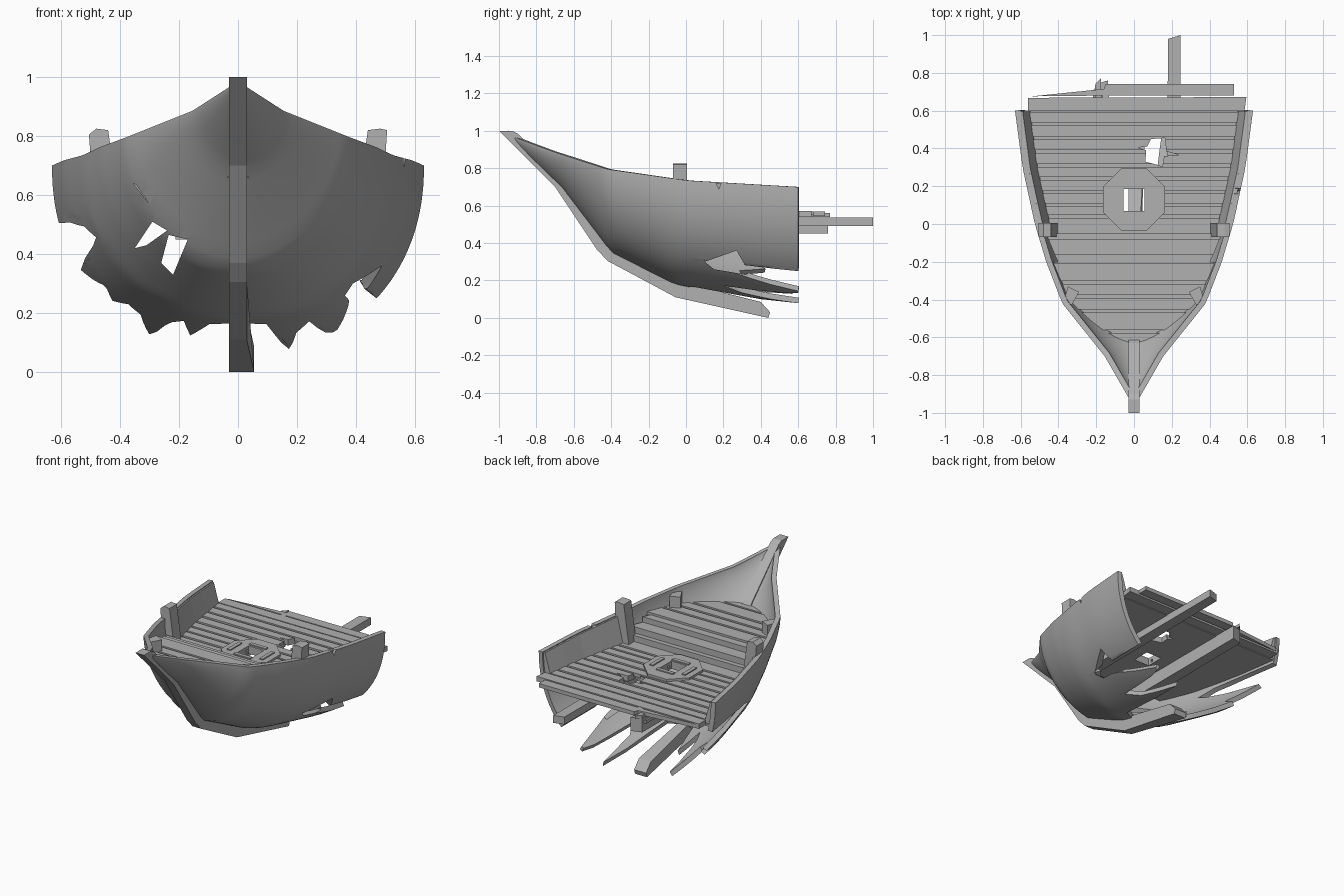
import bpy, bmesh, math, random
from mathutils import Vector

random.seed(4)
if "Cube" in bpy.data.objects:
    bpy.data.objects.remove(bpy.data.objects["Cube"])

wood = bpy.data.materials.new("grey_wood")
wood.use_nodes = True
GREY = (0.44, 0.44, 0.44, 1)
wood.diffuse_color = GREY
wood.node_tree.nodes["Principled BSDF"].inputs["Base Color"].default_value = GREY


def finish(name, bm, recalc=True):
    bmesh.ops.remove_doubles(bm, verts=bm.verts, dist=1e-5)
    bm.normal_update()
    if recalc:
        bmesh.ops.recalc_face_normals(bm, faces=bm.faces)
    me = bpy.data.meshes.new(name)
    bm.to_mesh(me)
    bm.free()
    me.materials.append(wood)
    ob = bpy.data.objects.new(name, me)
    bpy.context.collection.objects.link(ob)
    return ob


def prism(bm, pts, vec):
    """Closed prism from a polygon swept along a vector."""
    a = [bm.verts.new(p) for p in pts]
    b = [bm.verts.new(Vector(p) + Vector(vec)) for p in pts]
    bm.faces.new(a)
    bm.faces.new(b[::-1])
    n = len(pts)
    for i in range(n):
        bm.faces.new((a[i], b[i], b[(i + 1) % n], a[(i + 1) % n]))


def slab(bm, outline, z0, z1):
    prism(bm, [(x, y, z0) for x, y in outline], (0, 0, z1 - z0))


def rect(x0, x1, y0, y1):
    return [(x0, y0), (x1, y0), (x1, y1), (x0, y1)]


def modify(ob, kind, **opts):
    bpy.context.view_layer.objects.active = ob
    m = ob.modifiers.new(kind.lower(), kind)
    for k, v in opts.items():
        setattr(m, k, v)
    bpy.ops.object.modifier_apply(modifier=m.name)


def cut(cutter, *targets):
    """Cut the targets, then drop the cutter."""
    for ob in targets:
        modify(ob, 'BOOLEAN', operation='DIFFERENCE', object=cutter, solver='EXACT', use_self=True)
    bpy.data.objects.remove(cutter)


def lerp(table, v):
    if v <= table[0][0]:
        return table[0][1]
    for (a, p), (b, q) in zip(table, table[1:]):
        if v <= b:
            return p + (q - p) * (v - a) / (b - a)
    return table[-1][1]


# Hull lines along y: half breadth, rail height, keel height, fullness
BREADTH = [(-.97, 0), (-.7, .155), (-.42, .38), (-.2, .465), (0, .525), (.3, .59), (.6, .63)]
RAIL = [(-.97, .985), (-.7, .885), (-.42, .795), (0, .735), (.6, .70)]
KEEL = [(-.97, .98), (-.66, .69), (-.46, .43), (-.4, .35), (-.06, .18), (.43, .08), (.6, .06)]
FULL = [(-.97, 1.5), (-.7, 1.6), (-.42, 1.9), (0, 2.15)]
# Torn aft edge: girth position (keel to rail) and y where the planking ends
TORN = {1: [(0, 0), (.1, .05), (.14, .4), (.16, .6), (.2, .3), (.26, .2), (.31, .6), (.34, .6),
            (.46, .15), (.5, .11), (.52, .6), (1, .6)],
        -1: [(0, 0), (.1, .05), (.16, .3), (.2, .1), (.25, .2), (.3, .57), (.36, .3), (.42, .28),
             (.48, .42), (.53, .32), (.64, .55), (.69, .03), (.76, .15), (.8, .35), (.82, .6), (1, .6)]}


def hull_point(y, s):
    n, k, r = lerp(FULL, y), lerp(KEEL, y), lerp(RAIL, y)
    a = abs(s) * math.pi / 2
    x = lerp(BREADTH, y) * math.sin(a) ** (2 / n)
    z = k + (r - k) * (1 - max(0, math.cos(a)) ** (2 / n))
    return Vector((math.copysign(x, s), y, z))


def half_width(y, z):
    """Half breadth of the hull at a given height."""
    n, k, r = lerp(FULL, y), lerp(KEEL, y), lerp(RAIL, y)
    if z <= k:
        return 0.0
    t = min(1, (z - k) / (r - k))
    return lerp(BREADTH, y) * (1 - (1 - t) ** n) ** (1 / n)


# Hull shell: even rows forward, rows stretched to the torn edge aft
bm = bmesh.new()
COLS, FORE, AFT = 100, 24, 10
START, SPLIT = -.97, -.04
grid = []
for i in range(COLS + 1):
    s = 2 * i / COLS - 1
    end = lerp(TORN[1 if s >= 0 else -1], abs(s))
    ys = [START + (SPLIT - START) * j / FORE for j in range(FORE)]
    ys += [SPLIT + (end - SPLIT) * j / AFT for j in range(AFT + 1)]
    grid.append([bm.verts.new(hull_point(y, s)) for y in ys])
for c, d in zip(grid, grid[1:]):
    for j in range(FORE + AFT):
        bm.faces.new((c[j], c[j + 1], d[j + 1], d[j]))
bmesh.ops.dissolve_degenerate(bm, dist=1e-5, edges=bm.edges)
hull = finish("hull", bm, recalc=False)
modify(hull, 'SOLIDIFY', thickness=.03, offset=-1)

# Holes smashed through the bow, a gash in the left side and a nick in the rail
bm = bmesh.new()
HOLES = [[(-.35, .42), (-.29, .51), (-.24, .48), (-.31, .43)],
         [(-.26, .37), (-.22, .33), (-.17, .45), (-.235, .465)],
         [(-.355, .64), (-.345, .635), (-.3, .57)]]
for h in HOLES:
    prism(bm, [(x, -.7, z) for x, z in h], (0, .8, 0))
prism(bm, [(.2, y, z) for y, z in ((.1, .3), (.27, .36), (.31, .29), (.33, .23), (.15, .26))], (.6, 0, 0))
prism(bm, [(.5, .15, .75), (.5, .2, .75), (.5, .175, .69)], (.2, 0, 0))
cut(finish("hole_cutter", bm), hull)
bpy.context.view_layer.objects.active = hull
hull.select_set(True)
bpy.ops.object.shade_smooth_by_angle(angle=math.radians(30))

# Stem and keel in one bent timber
bm = bmesh.new()
outer = [(-1, 1), (-.9, .9), (-.7, .7), (-.48, .37), (-.42, .305), (-.055, .11), (.44, 0)]
inner = [(.45, .03), (.4, .085), (-.06, .2), (-.38, .37), (-.44, .45), (-.63, .72), (-.9, .985), (-.93, 1)]
prism(bm, [(-.03, y, z) for y, z in outer + inner], (.06, 0, 0))
for v in bm.verts:
    if v.co.y > .3 and v.co.x > 0:
        v.co.x += .025
finish("stem_and_keel", bm)

# Bulwark lining on both sides
for side, name in ((1, "left"), (-1, "right")):
    bm = bmesh.new()
    rings = []
    for y in (-.02, .15, .3, .45, .595):
        b, r = lerp(BREADTH, y), lerp(RAIL, y)
        rings.append([bm.verts.new((side * x, y, z)) for x, z in
                      ((b - .015, r - .005), (b - .04, r - .005), (b - .08, .56), (b - .035, .56))])
    bm.faces.new(rings[0])
    bm.faces.new(rings[-1][::-1])
    for p, q in zip(rings, rings[1:]):
        for k in range(4):
            bm.faces.new((p[k], q[k], q[(k + 1) % 4], p[(k + 1) % 4]))
    finish(name + "_bulwark", bm)


def fitted_panel(bm, ys, z0, z1, inset=.015):
    """Flat board across the ship, its ends following the hull."""
    side = [(max(.004, half_width(y, z0) - inset), y) for y in ys]
    slab(bm, side + [(-x, y) for x, y in side[::-1]], z0, z1)


def cross_planks(bm, seams, z0, z1, gap=.008):
    for a, b in zip(seams, seams[1:]):
        fitted_panel(bm, (a + gap, b - gap), z0, z1 + random.uniform(-.002, .002))


# Main deck: planks over a thin underlay
bm = bmesh.new()
cross_planks(bm, [-.06, .04, .1, .17, .24, .31, .385, .455, .53, .6], .548, .572)
deck = finish("main_deck", bm)
bm = bmesh.new()
fitted_panel(bm, (-.06, .1, .3, .45, .6), .535, .549)
underlay = finish("deck_underlay", bm)

# Broken planks overhanging aft
bm = bmesh.new()
slab(bm, [(-.56, .6), (.585, .6), (.595, .672), (-.56, .668)], .54, .572)
slab(bm, [(-.54, .676), (-.15, .68), (.53, .68), (.53, .742), (-.15, .742), (-.16, .715)], .545, .57)
finish("aft_planks", bm)

# Octagonal hatch with raised bars
bm = bmesh.new()
slab(bm, [(.178 * math.cos(math.pi * (k + .5) / 4), .13 + .178 * math.sin(math.pi * (k + .5) / 4))
          for k in range(8)], .565, .585)
hatch = finish("hatch", bm)
bm = bmesh.new()
for x in (-.115, .115):
    slab(bm, rect(x - .012, x + .012, .07, .19), .58, .592)
for y in (.05, .21):
    slab(bm, rect(-.06, .06, y - .012, y + .012), .58, .592)
finish("hatch_bars", bm)

# Square hatch opening and splintered hole in the deck
bm = bmesh.new()
slab(bm, rect(-.055, .055, .07, .185), .4, .7)
slab(bm, [(.06, .33), (.1, .32), (.15, .305), (.16, .36), (.24, .365), (.17, .385), (.165, .455),
          (.09, .45), (.07, .41), (.02, .405), (.065, .39)], .4, .7)
cut(finish("opening_cutter", bm), deck, underlay, hatch)

# Steps up to the foredeck
bm = bmesh.new()
for a, b, z in ((-.08, -.05, .61), (-.16, -.08, .65), (-.21, -.16, .685)):
    fitted_panel(bm, (a, b), .535, z)
finish("steps", bm)

# Foredeck
bm = bmesh.new()
cross_planks(bm, [-.65, -.57, -.46, -.385, -.31, -.2], .68, .70)
fitted_panel(bm, (-.65, -.55, -.42, -.2), .66, .681)
finish("foredeck", bm)

# Long beams under the deck
for name, x, y1, z0 in (("left_beam", .21, 1, .49), ("right_beam", -.175, .76, .45)):
    bm = bmesh.new()
    tip = [(x + .037, y1), (x - .03, y1 - .02)]
    slab(bm, [(x - .037, -.2), (x + .037, -.2)] + tip, z0, .538)
    finish(name, bm)

# Splinters at the broken aft end
bm = bmesh.new()
for x, y, z in ((-.2, .74, .5), (-.15, .72, .55), (-.19, .77, .54)):
    slab(bm, [(x - .02, .6), (x + .02, .6), (x + .015, y), (x - .015, y - .03)], z, z + .02)
finish("splinters", bm)

# Posts and knees along the rail
for side, name in ((1, "left"), (-1, "right")):
    bm = bmesh.new()
    slant = 0 if side > 0 else .015
    prism(bm, [(side * x, -.07, z) for x, z in
               ((.40, .54), (.45, .54), (.5, .74), (.505, .82 - slant), (.48, .825), (.44, .82))],
          (0, .075, 0))
    finish(name + "_post", bm)
    bm = bmesh.new()
    slab(bm, [(side * x, y) for x, y in ((.29, -.36), (.33, -.43), (.37, -.4), (.35, -.33))], .68, .77)
    finish(name + "_knee", bm)
